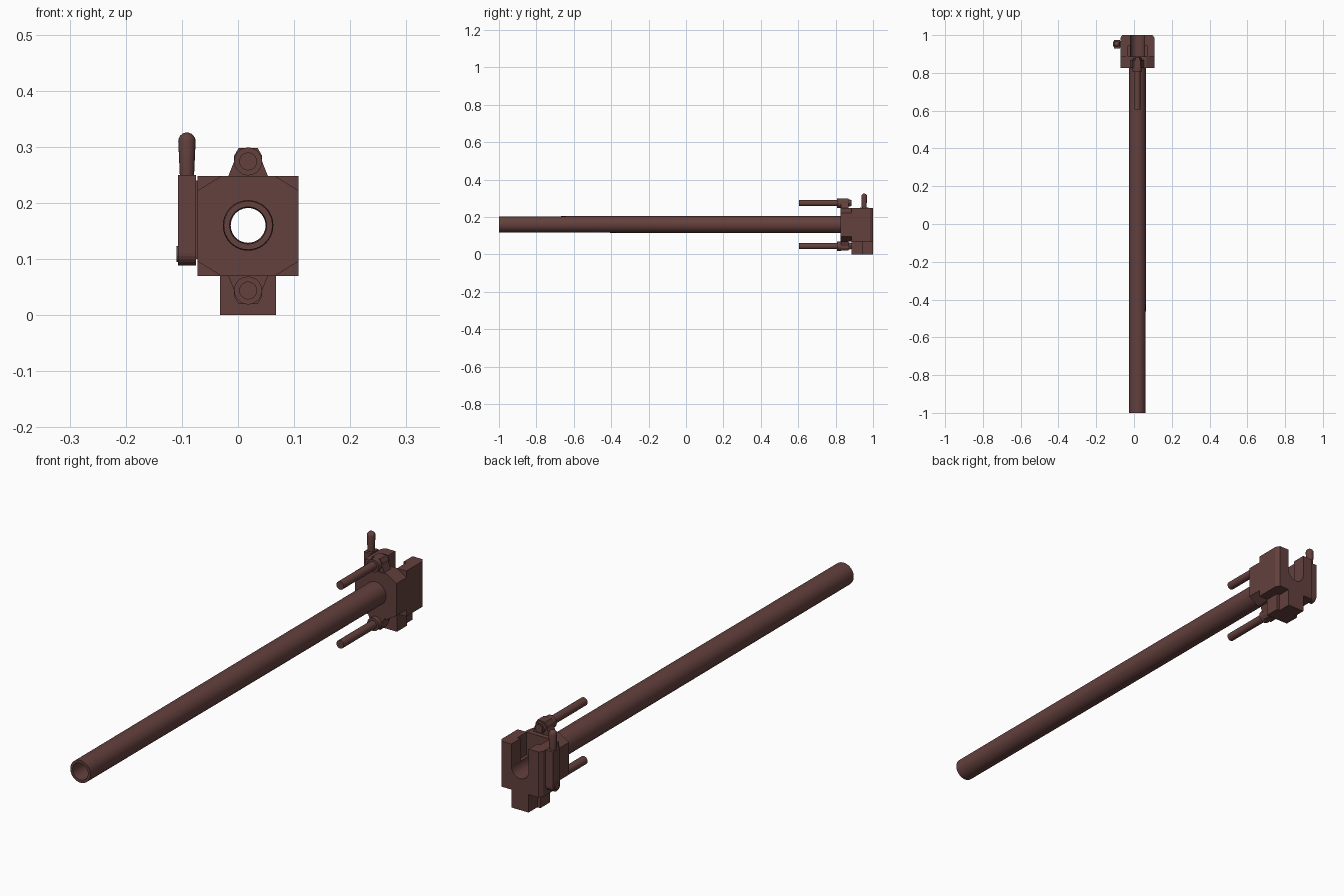
import bpy, bmesh, math
from mathutils import Matrix, Vector

if "Cube" in bpy.data.objects:
    bpy.data.objects.remove(bpy.data.objects["Cube"])

CX, CZ = 0.018, 0.16          # bore axis
mat = bpy.data.materials.new("brown_steel")
mat.diffuse_color = (0.125, 0.052, 0.047, 1)
mat.use_nodes = True
mat.node_tree.nodes["Principled BSDF"].inputs["Base Color"].default_value = mat.diffuse_color


def finish(name, bm, smooth=False):
    bmesh.ops.recalc_face_normals(bm, faces=bm.faces)
    me = bpy.data.meshes.new(name)
    bm.to_mesh(me)
    bm.free()
    ob = bpy.data.objects.new(name, me)
    bpy.context.collection.objects.link(ob)
    me.materials.append(mat)
    if smooth:
        bpy.ops.object.select_all(action='DESELECT')
        ob.select_set(True)
        bpy.context.view_layer.objects.active = ob
        bpy.ops.object.shade_smooth_by_angle(angle=math.radians(35))
    return ob


def loft(name, sections, axis='y'):
    """Join equal-length profiles [(position, points)] along y (x,z points) or x (y,z points)."""
    bm = bmesh.new()
    rings = []
    for d, pts in sections:
        rings.append([bm.verts.new((a, d, b) if axis == 'y' else (d, a, b)) for a, b in pts])
    n = len(rings[0])
    for r, s in zip(rings, rings[1:]):
        for i in range(n):
            bm.faces.new((r[i], r[(i + 1) % n], s[(i + 1) % n], s[i]))
    bm.faces.new(rings[0])
    bm.faces.new(rings[-1])
    return finish(name, bm)


def lathe(name, profile, origin, axis, steps=32, closed=False, smooth=True):
    """Spin (radius, distance) points about an axis."""
    bm = bmesh.new()
    rot = Vector((0, 0, 1)).rotation_difference(Vector(axis)).to_matrix().to_4x4()
    vs = [bm.verts.new((r, 0, h)) for r, h in profile]
    es = [bm.edges.new(p) for p in zip(vs, vs[1:])]
    if closed:
        es.append(bm.edges.new((vs[-1], vs[0])))
    bmesh.ops.spin(bm, geom=vs + es, cent=(0, 0, 0), axis=(0, 0, 1),
                   angle=2 * math.pi, steps=steps)
    bmesh.ops.remove_doubles(bm, verts=bm.verts, dist=1e-5)
    bm.transform(Matrix.Translation(origin) @ rot)
    return finish(name, bm, smooth)


def rod(name, r, y0, y1, z, steps=20, smooth=True):
    return lathe(name, [(0, y0), (r, y0), (r, y1), (0, y1)], (CX, 0, z), (0, 1, 0), steps, smooth=smooth)


def arc(r, a0, a1, n, cx=CX, cz=CZ):
    return [(cx + r * math.cos(math.radians(a0 + (a1 - a0) * i / n)),
             cz + r * math.sin(math.radians(a0 + (a1 - a0) * i / n))) for i in range(n + 1)]


# hollow barrel with a chamfered muzzle
lathe("barrel", [(0.033, -1.0), (0.0435, -1.0), (0.045, 0.14), (0.045, 0.84),
                 (0.036, 0.84), (0.036, 0.885), (0.031, 0.885), (0.031, -0.97)],
      (CX, 0, CZ), (0, 1, 0), 40, closed=True)

# octagonal front of the breech with the bore cut through
Z0, Z1, W = 0.07, 0.248, 0.09
octagon = [(CX + sx * x, z) for sx, x, z in (
    (-1, W, 0.096), (-1, 0.048, Z0), (1, 0.048, Z0), (1, W, 0.096),
    (1, W, 0.222), (1, 0.048, Z1), (-1, 0.048, Z1), (-1, W, 0.222))]
front = loft("breech_front", [(0.825, octagon), (0.887, octagon)])
cutter = rod("bore_cutter", 0.036, 0.8, 0.9, CZ, 40)
cutter.hide_render = True
mod = front.modifiers.new("bore", 'BOOLEAN')
mod.object = cutter
mod.solver = 'EXACT'
bpy.context.view_layer.objects.active = front
bpy.ops.object.modifier_apply(modifier="bore")
bpy.data.objects.remove(cutter)


# U-slotted rear of the breech: wide wedge channel, then narrower back with bevelled corners
def u_profile(w, slot):
    return ([(CX - w, Z1), (CX - w, Z0), (CX + w, Z0), (CX + w, Z1), (CX + slot, Z1), (CX + slot, CZ)]
            + arc(0.037, 0, -180, 16) + [(CX - slot, CZ), (CX - slot, Z1)])


loft("breech_channel", [(0.886, u_profile(W, 0.05)), (0.945, u_profile(W, 0.05))])
loft("breech_rear", [(y, u_profile(w, 0.0371)) for y, w in ((0.945, W), (0.985, W), (1.0, 0.08))])


# lowered breech wedge below the block
def box_profile(w, z0, z1):
    return [(CX - w, z0), (CX + w, z0), (CX + w, z1), (CX - w, z1)]


for name, w, y0, y1 in (("wedge_front", 0.05, 0.885, 0.946), ("wedge_rear", 0.037, 0.945, 1.0)):
    p = box_profile(w, 0, 0.075)
    loft(name, [(y0, p), (y1, p)])

# upper and lower recoil lugs with rods and hex nuts
for tag, s, z in (("upper", 1, 0.274), ("lower", -1, 0.044)):
    lug = [(CX + x, z + s * h) for x, h in (
        (-0.036, -0.028), (-0.025, 0.0), (-0.025, 0.01), (-0.017, 0.024),
        (0.017, 0.024), (0.025, 0.01), (0.025, 0.0), (0.036, -0.028))]
    loft(tag + "_lug", [(0.828, lug), (0.868, lug)])
    rod(tag + "_recoil_rod", 0.016, 0.605, 0.885, z)
    rod(tag + "_collar", 0.025, 0.808, 0.83, z)
    rod(tag + "_nut", 0.022, 0.866, 0.88, z, 6, False)

# breech lever on the left: rounded arm, mount, pivot boss and grip
arm = [(0.975, 0.25), (0.93, 0.25)] + arc(0.0225, 180, 360, 12, 0.9525, 0.111)
loft("lever_arm", [(-0.107, arm), (-0.075, arm)], 'x')
mount = [(0.935, 0.1), (0.97, 0.1), (0.97, 0.24), (0.935, 0.24)]
loft("lever_mount", [(-0.077, mount), (-0.07, mount)], 'x')
lathe("pivot_boss", [(0, 0), (0.014, 0), (0.014, 0.03), (0, 0.03)], (-0.11, 0.9525, 0.109), (1, 0, 0), 20)
grip = [(0, 0.245), (0.0125, 0.245), (0.0155, 0.31)]
grip += [(0.0155 * math.cos(a), 0.31 + 0.0155 * math.sin(a)) for a in (0.35, 0.7, 1.05, 1.35)]
lathe("lever_grip", grip + [(0, 0.3255)], (-0.091, 0.9525, 0), (0, 0, 1), 20)
